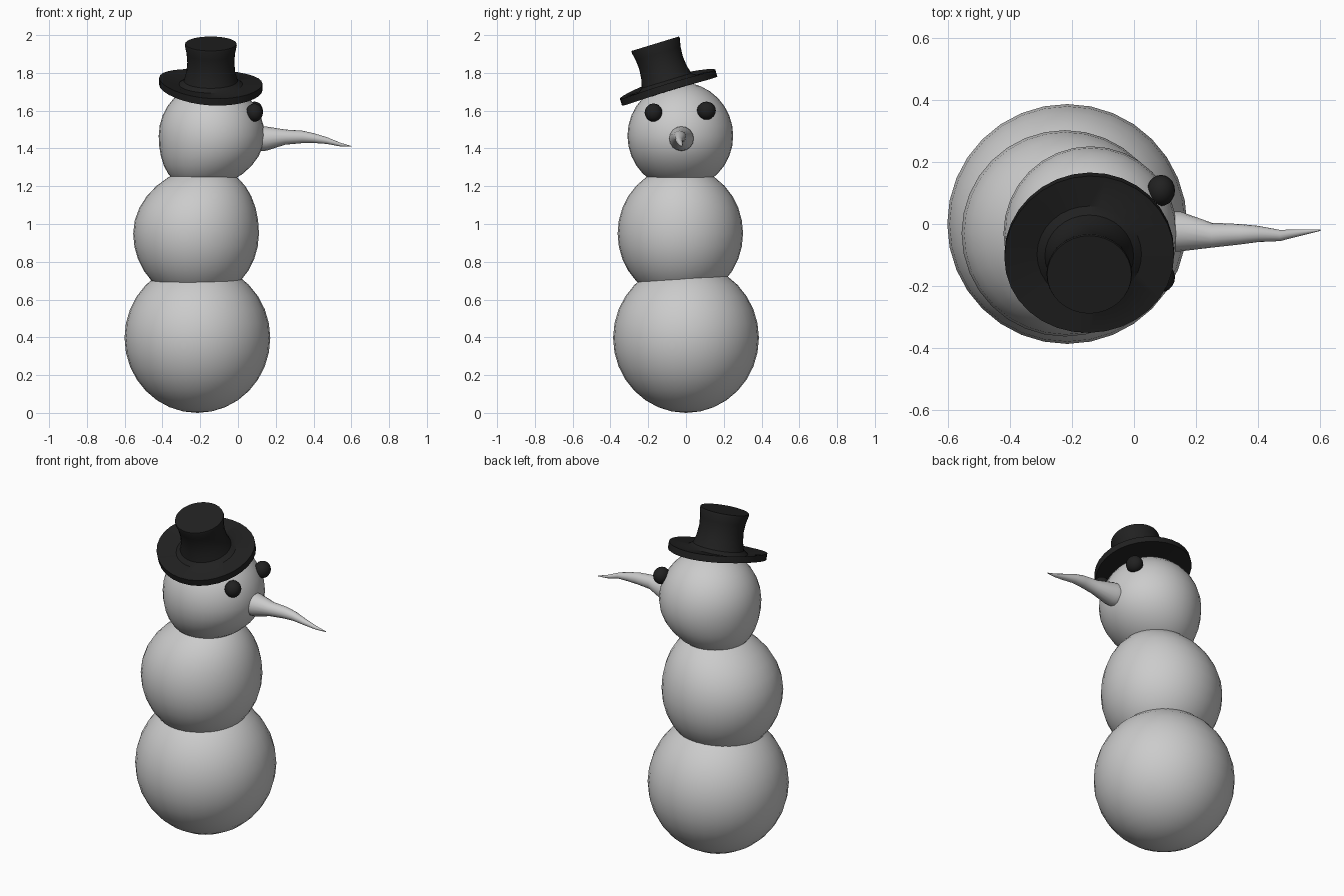
import bpy, bmesh, math
from mathutils import Vector, Matrix

if "Cube" in bpy.data.objects:
    bpy.data.objects.remove(bpy.data.objects["Cube"])


def material(name, rgb):
    m = bpy.data.materials.new(name)
    m.diffuse_color = (*rgb, 1)
    m.use_nodes = True
    m.node_tree.nodes["Principled BSDF"].inputs["Base Color"].default_value = m.diffuse_color
    return m


SNOW = material("pale grey", (0.6, 0.6, 0.6))
BLACK = material("soft black", (0.015, 0.015, 0.015))


def finish(name, bm, mat, angle=35):
    bmesh.ops.recalc_face_normals(bm, faces=bm.faces)
    me = bpy.data.meshes.new(name)
    bm.to_mesh(me)
    bm.free()
    me.materials.append(mat)
    ob = bpy.data.objects.new(name, me)
    bpy.context.collection.objects.link(ob)
    bpy.ops.object.select_all(action='DESELECT')
    ob.select_set(True)
    bpy.context.view_layer.objects.active = ob
    bpy.ops.object.shade_smooth_by_angle(angle=math.radians(angle))
    return ob


def ball(name, centre, radii, mat, lean=0.0, segments=32):
    """Ellipsoid; a positive lean bends its top, a negative lean its bottom, along x."""
    bm = bmesh.new()
    bmesh.ops.create_uvsphere(bm, u_segments=segments, v_segments=segments // 2, radius=1)
    for v in bm.verts:
        p = Vector(a * b for a, b in zip(v.co, radii))
        if p.z * lean > 0:
            p.x += lean * p.z ** 2
        v.co = p + Vector(centre)
    return finish(name, bm, mat)


def skin(name, rings, mat, angle=35):
    """Join rings of points and cap both ends."""
    bm = bmesh.new()
    loops = [[bm.verts.new(p) for p in r] for r in rings]
    n = len(loops[0])
    for a, b in zip(loops, loops[1:]):
        for i in range(n):
            j = (i + 1) % n
            bm.faces.new((a[i], a[j], b[j], b[i]))
    bm.faces.new(loops[0])
    bm.faces.new(loops[-1])
    return finish(name, bm, mat, angle)


def angles(n):
    return [2 * math.pi * i / n for i in range(n)]


# Stacked snowballs
ball("bottom_ball", (-0.215, 0, 0.397), (0.386, 0.386, 0.397), SNOW)
ball("middle_ball", (-0.222, -0.03, 0.95), (0.333, 0.332, 0.355), SNOW, 0.4)
ball("head", (-0.14, -0.03, 1.467), (0.28, 0.28, 0.284), SNOW, -0.8)

# Eyes
ball("eye_near", (0.087, -0.172, 1.59), (0.045, 0.047, 0.048), BLACK, segments=20)
ball("eye_far", (0.087, 0.108, 1.60), (0.045, 0.050, 0.048), BLACK, segments=20)

# Crooked nose: x, y, z, radius
path = [(0.105, -0.024, 1.452, 0.066), (0.15, -0.024, 1.452, 0.064),
        (0.25, -0.036, 1.460, 0.040), (0.34, -0.033, 1.461, 0.033),
        (0.40, -0.032, 1.455, 0.026), (0.47, -0.037, 1.442, 0.018),
        (0.54, -0.027, 1.421, 0.010), (0.60, -0.020, 1.411, 0.002)]
skin("nose", [[(x, y + r * math.cos(a), z + r * math.sin(a)) for a in angles(16)]
              for x, y, z, r in path], SNOW)

# Tilted top hat: radius, height along its axis
profile = [(0.12, -0.018), (0.268, -0.018), (0.268, 0.020), (0.165, 0.020),
           (0.140, 0.038), (0.127, 0.085), (0.122, 0.14), (0.126, 0.19),
           (0.135, 0.232), (0.133, 0.243)]
tilt = Matrix.Translation((-0.144, -0.092, 1.722)) @ Matrix.Rotation(math.radians(17), 4, 'X')
rings = []
for r, h in profile:
    ring = []
    for a in angles(32):
        x, y = r * math.cos(a), r * math.sin(a)
        # the brim curls up slightly at its sides and dips to the right
        dz = (0.25 * x * x - 0.06 * x) if r > 0.2 else 0
        ring.append(tilt @ Vector((x * 1.02, y * 0.985, h + dz)))
    rings.append(ring)
skin("top_hat", rings, BLACK)
